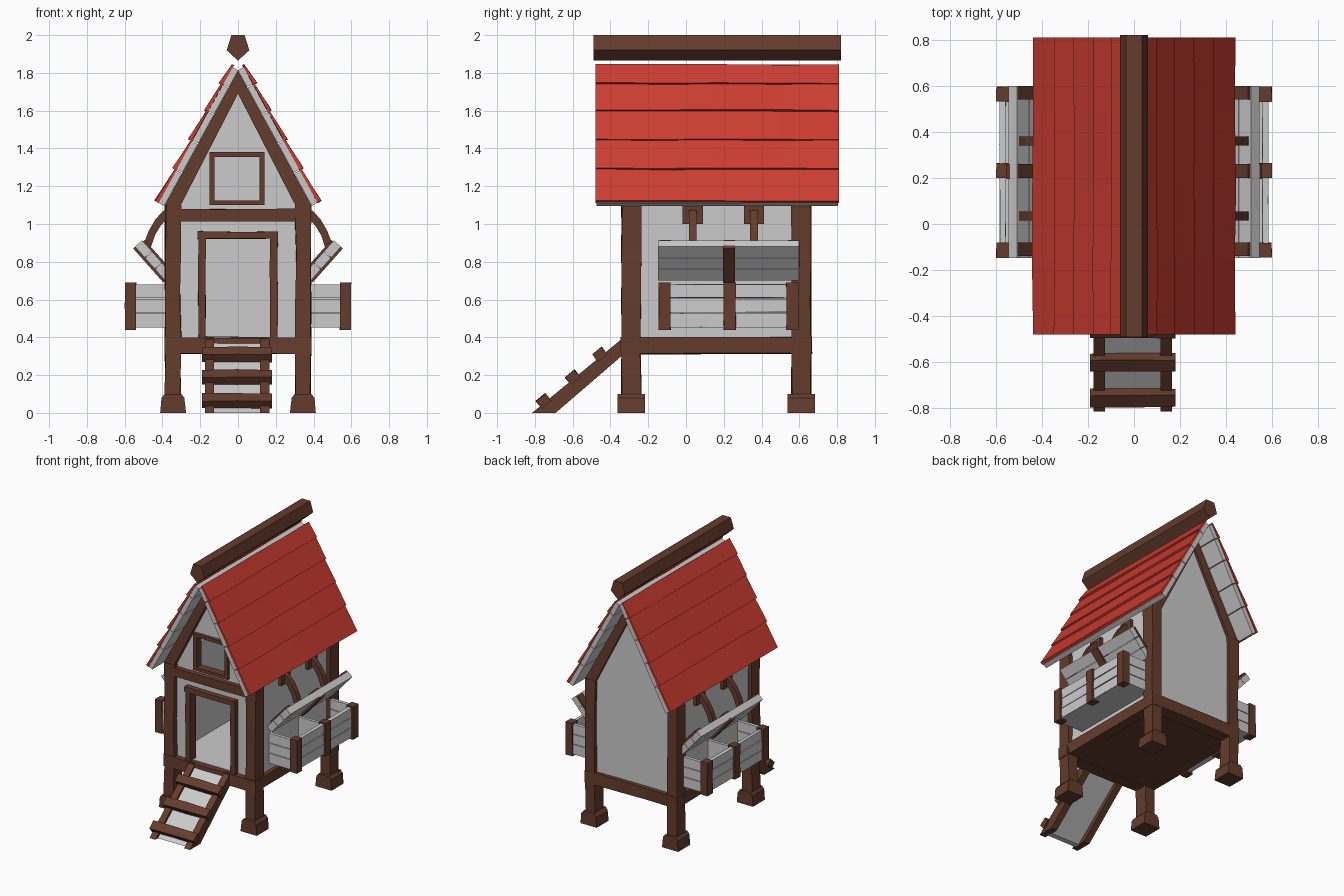
import bpy, bmesh, random
from mathutils import Vector

if "Cube" in bpy.data.objects:
    bpy.data.objects.remove(bpy.data.objects["Cube"])

random.seed(4)


def material(name, rgb):
    m = bpy.data.materials.new(name)
    m.diffuse_color = (*rgb, 1)
    m.use_nodes = True
    m.node_tree.nodes["Principled BSDF"].inputs["Base Color"].default_value = m.diffuse_color
    return m


WOOD = material("brown_wood", (0.13, 0.045, 0.026))
RED = material("red_shingle", (0.6, 0.045, 0.03))


def prism(name, pts, lo, hi, mat=None, axis="y", segs=1, jit=0.0):
    """Extrude a 2D profile along an axis; optional hand-cut wobble."""
    place = {"x": lambda a, b, t: (t, a, b),
             "y": lambda a, b, t: (a, t, b),
             "z": lambda a, b, t: (a, b, t)}[axis]
    bm = bmesh.new()
    rings = []
    for i in range(segs + 1):
        t = lo + (hi - lo) * i / segs
        rings.append([bm.verts.new(place(a + random.uniform(-jit, jit),
                                         b + random.uniform(-jit, jit), t)) for a, b in pts])
    n = len(pts)
    for r0, r1 in zip(rings, rings[1:]):
        for k in range(n):
            bm.faces.new((r0[k], r0[(k + 1) % n], r1[(k + 1) % n], r1[k]))
    bm.faces.new(rings[0])
    bm.faces.new(rings[-1])
    bmesh.ops.recalc_face_normals(bm, faces=bm.faces)
    me = bpy.data.meshes.new(name)
    bm.to_mesh(me)
    bm.free()
    if mat:
        me.materials.append(mat)
    ob = bpy.data.objects.new(name, me)
    bpy.context.collection.objects.link(ob)
    return ob


def box(name, x, y, z, mat=None, axis="y", segs=1, jit=0.0):
    a, b, t = {"x": (y, z, x), "y": (x, z, y), "z": (x, y, z)}[axis]
    pts = [(a[0], b[0]), (a[1], b[0]), (a[1], b[1]), (a[0], b[1])]
    return prism(name, pts, t[0], t[1], mat, axis, segs, jit)


def flip(pts, s):
    return [(s * a, b) for a, b in pts]


def slab(p, q, n, t0, t1, n0, n1, n2=None):
    """Quad along line p-q between t0..t1, offset n0..n1 along n (n2 at the far end)."""
    p, q, n = Vector(p), Vector(q), Vector(n).normalized()
    a, b = p.lerp(q, t0), p.lerp(q, t1)
    return [tuple(v) for v in (a + n * n0, b + n * n0, b + n * (n1 if n2 is None else n2), a + n * n1)]


# Floor and base frame
box("floor_slab", (-0.37, 0.37), (-0.32, 0.64), (0.318, 0.392), WOOD)
box("floor_boards", (-0.34, 0.34), (-0.30, 0.62), (0.392, 0.402))
for y0, nm in ((-0.345, "front"), (0.575, "back")):
    box(nm + "_base_beam", (-0.39, 0.39), (y0, y0 + 0.09), (0.313, 0.4), WOOD, "x", 3, 0.004)

# Gable roof line: inner face passes through EAVE and rises to APEX
EAVE, APEX = (0.391, 1.096), (0.0, 1.814)
OUT = (0.878, 0.478)

for s, side in ((-1, "left"), (1, "right")):
    def sx(a, b):
        return tuple(sorted((s * a, s * b)))

    # Side frame, corner posts, feet and rafters
    box(side + "_base_beam", sx(0.31, 0.385), (-0.34, 0.66), (0.313, 0.4), WOOD, "y", 3, 0.004)
    for y0, nm in ((-0.34, "front"), (0.56, "back")):
        box(f"{nm}_{side}_post", sx(0.305, 0.386), (y0, y0 + 0.1), (0.08, 1.1), WOOD, "z", 4, 0.005)
        foot = [(0.275, 0), (0.412, 0), (0.405, 0.08), (0.388, 0.1), (0.3, 0.1), (0.284, 0.08)]
        prism(f"{nm}_{side}_foot", flip(foot, s), y0 - 0.022, y0 + 0.122, WOOD)
        rafter = [(0.386, 1.07), (0.386, 1.103), (0, 1.812), (0, 1.69), (0.308, 1.09), (0.308, 1.07)]
        prism(f"{nm}_{side}_rafter", flip(rafter, s), y0 + 0.005, y0 + 0.095, WOOD)

    # Side wall and front wall panels around door and window
    box(side + "_wall", sx(0.33, 0.355), (-0.28, 0.61), (0.39, 1.13))
    prism(side + "_door_panel", flip([(0.18, 0.39), (0.355, 0.39), (0.355, 0.94), (0.18, 0.94)], s), -0.30, -0.275)
    prism(side + "_window_panel",
          flip([(0.125, 1.11), (0.355, 1.11), (0.355, 1.14), (0.234, 1.37), (0.125, 1.37)], s), -0.30, -0.275)

    # Roof: grey under-boards and overlapping red shingle rows
    rows = [0.0, 0.24, 0.455, 0.67, 0.87, 1.0]
    for i, (t0, t1) in enumerate(zip(rows, rows[1:])):
        under = slab(EAVE, APEX, OUT, t0 + (0.006 if i else 0), t1, 0.0, 0.034)
        prism(f"{side}_roof_board_{i + 1}", flip(under, s), -0.475, 0.805)
        top = slab(EAVE, APEX, OUT, t0, min(t1 + 0.015, 1.03), 0.034, 0.056, 0.042)
        prism(f"{side}_shingle_row_{i + 1}", flip(top, s), -0.48, 0.81, RED, "y", 4, 0.003)

    # Nest box: planked walls, bottom, divider, uprights
    box(side + "_nest_bottom", sx(0.35, 0.58), (-0.135, 0.585), (0.452, 0.475))
    for k in range(3):
        z = (0.455 + k * 0.077, 0.455 + k * 0.077 + 0.072)
        box(f"{side}_nest_front_plank_{k + 1}", sx(0.557, 0.583), (-0.138, 0.588), z, None, "y", 3, 0.002)
        for y, nm in ((-0.135, "near"), (0.56, "far")):
            box(f"{side}_nest_{nm}_plank_{k + 1}", sx(0.35, 0.56), (y, y + 0.025), z, None, "x")
    box(side + "_nest_divider", sx(0.35, 0.56), (0.22, 0.242), (0.47, 0.67))
    for k, y in enumerate((-0.145, 0.2, 0.532)):
        box(f"{side}_nest_upright_{k + 1}", sx(0.54, 0.598), (y, y + 0.064), (0.44, 0.69), WOOD, "z", 2, 0.002)

    # Propped-open lid with battens
    lo, hi, up = (0.385, 0.70), (0.545, 0.88), (-0.747, 0.664)
    for k in range(3):
        prism(f"{side}_lid_plank_{k + 1}",
              flip(slab(lo, hi, up, k / 3 + (0.012 if k else 0), (k + 1) / 3, 0.0, 0.05), s), -0.148, 0.598)
    for k, y in enumerate((-0.14, 0.2, 0.54)):
        prism(f"{side}_lid_top_batten_{k + 1}", flip(slab(lo, hi, up, 0.2, 0.97, 0.045, 0.062), s), y, y + 0.06, WOOD)
    prism(side + "_lid_under_batten", flip(slab(lo, hi, up, 0, 1.0, -0.014, 0.01), s), 0.196, 0.26, WOOD)

    # Curved lid supports with wall plates
    arm = [(0.35, 1.085), (0.395, 1.07), (0.437, 1.025), (0.472, 0.965), (0.497, 0.9),
           (0.46, 0.88), (0.44, 0.94), (0.41, 0.99), (0.375, 1.03), (0.35, 1.04)]
    for k, y in enumerate((0.035, 0.36)):
        prism(f"{side}_lid_arm_{k + 1}", flip(arm, s), y - 0.02, y + 0.02, WOOD)
        box(f"{side}_arm_plate_{k + 1}", sx(0.35, 0.38), (y - 0.054, y + 0.054), (1.0, 1.1), WOOD)

    # Door jambs, window stiles, ladder rails
    box(side + "_door_jamb", sx(0.17, 0.21), (-0.335, -0.26), (0.395, 0.96), WOOD, "z", 3, 0.003)
    xw = -0.005 + s * 0.132
    box(side + "_window_stile", (xw - 0.013, xw + 0.013), (-0.325, -0.265), (1.1, 1.38), WOOD)
    xr = -0.005 + s * 0.146
    prism(side + "_ladder_rail", [(-0.815, 0), (-0.69, 0), (-0.33, 0.31), (-0.33, 0.4)],
          xr - 0.025, xr + 0.025, WOOD, "x")

# Remaining wall panels
box("front_wall_band", (-0.355, 0.355), (-0.30, -0.275), (0.94, 1.11))
prism("front_gable_panel", [(-0.234, 1.37), (0.234, 1.37), (0, 1.80)], -0.30, -0.275)
prism("back_wall", [(-0.355, 0.39), (0.355, 0.39), (0.355, 1.14), (0, 1.80), (-0.355, 1.14)], 0.605, 0.635)

# Front trim
box("front_cross_beam", (-0.345, 0.345), (-0.335, -0.26), (1.012, 1.08), WOOD, "x", 3, 0.003)
box("door_lintel", (-0.215, 0.21), (-0.34, -0.26), (0.922, 0.96), WOOD, "x", 2, 0.003)
for z, nm in ((1.1, "window_sill"), (1.355, "window_head")):
    box(nm, (-0.15, 0.14), (-0.325, -0.265), (z, z + 0.025), WOOD, "x")

# Ridge beam
prism("ridge_beam", [(-0.035, 2.0), (0.035, 2.0), (0.06, 1.92), (0.0, 1.865), (-0.06, 1.92)], -0.49, 0.82, WOOD)

# Ladder board and steps
prism("ladder_board", [(-0.785, 0), (-0.745, 0), (-0.33, 0.347), (-0.33, 0.38)], -0.13, 0.12, None, "x")
for k, t in enumerate((0.14, 0.455, 0.755)):
    step = slab((-0.815, 0), (-0.33, 0.4), (-0.636, 0.771), t - 0.05, t + 0.05, -0.015, 0.035)
    prism(f"ladder_step_{k + 1}", step, -0.19, 0.18, WOOD, "x", 2, 0.003)
